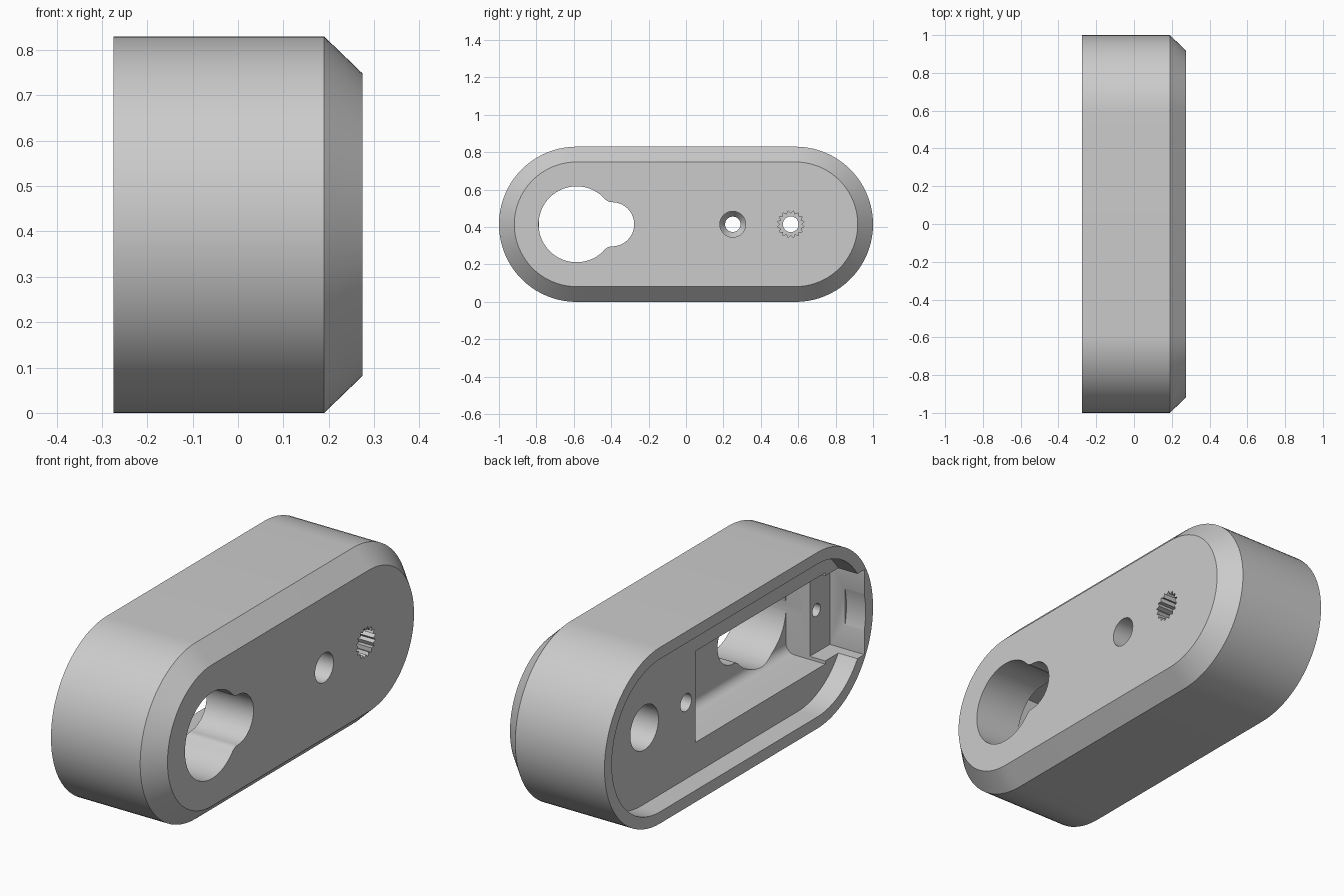
import bpy, bmesh
from math import sin, cos, tau, radians, atan2, sqrt, pi

cube = bpy.data.objects.get("Cube")
if cube:
    bpy.data.objects.remove(cube, do_unlink=True)

grey = bpy.data.materials.new("plain grey")
grey.use_nodes = True
grey.diffuse_color = (0.6, 0.6, 0.6, 1)
grey.node_tree.nodes["Principled BSDF"].inputs["Base Color"].default_value = (0.6, 0.6, 0.6, 1)

MID = 0.415     # height of the long axis
END = 0.585     # centre of each round end


def arc(cy, cz, r, a0, a1, n):
    """Points of an arc in the side plane, both ends included."""
    return [(cy + r * cos(a0 + (a1 - a0) * i / n), cz + r * sin(a0 + (a1 - a0) * i / n))
            for i in range(n + 1)]


def circle(cy, r, n=48):
    return arc(cy, MID, r, 0, tau, n)[:-1]


def stadium(r, n=40):
    return arc(END, MID, r, -pi / 2, pi / 2, n) + arc(-END, MID, r, pi / 2, 3 * pi / 2, n)


def add_object(name, bm):
    bmesh.ops.recalc_face_normals(bm, faces=bm.faces)
    mesh = bpy.data.meshes.new(name)
    bm.to_mesh(mesh)
    bm.free()
    obj = bpy.data.objects.new(name, mesh)
    bpy.context.collection.objects.link(obj)
    return obj


def loft(name, sections):
    """Solid through outlines of equal length, each at its own x."""
    bm = bmesh.new()
    rings = [[bm.verts.new((x, y, z)) for y, z in pts] for x, pts in sections]
    for a, b in zip(rings, rings[1:]):
        for i in range(len(a)):
            j = (i + 1) % len(a)
            bm.faces.new((a[i], a[j], b[j], b[i]))
    bm.faces.new(rings[0])
    bm.faces.new(rings[-1])
    return add_object(name, bm)


def box(name, x0, x1, y0, y1, half, fillet=0):
    """Box about the long axis, with its deep lengthwise edges rounded."""
    bm = bmesh.new()
    bmesh.ops.create_cube(bm, size=1)
    for v in bm.verts:
        v.co = (x1 if v.co.x > 0 else x0, y1 if v.co.y > 0 else y0,
                MID + (half if v.co.z > 0 else -half))
    if fillet:
        edges = [e for e in bm.edges if all(v.co.x == max(w.co.x for w in bm.verts) for v in e.verts)
                 and abs(e.verts[0].co.y - e.verts[1].co.y) > 0.1]
        bmesh.ops.bevel(bm, geom=edges, offset=fillet, segments=8, profile=0.5, affect='EDGES')
    return add_object(name, bm)


def keyhole():
    """Large circle blended into a smaller one by two fillets."""
    cy, big, gap, small, f = -END, 0.203, 0.19, 0.118, 0.05
    u = ((big + f) ** 2 - (small + f) ** 2 + gap ** 2) / (2 * gap)
    v = sqrt((big + f) ** 2 - u * u)
    a, b = atan2(v, u), atan2(v, u - gap)
    upper = arc(cy + u, MID + v, f, b + pi, a + pi, 8)
    lower = arc(cy + u, MID - v, f, pi - a, pi - b, 8)
    return (arc(cy + gap, MID, small, -b, b, 28) + upper[1:-1]
            + arc(cy, MID, big, a, tau - a, 48) + lower[1:-1])


def serration(cy, inner, outer, teeth=16):
    pts = []
    for i in range(teeth * 2):
        r = outer if i % 2 else inner
        t = tau * i / (teeth * 2)
        pts.append((cy + r * cos(t), MID + r * sin(t)))
    return pts


# Rounded housing with a chamfered outer face
housing = loft("housing", [(-0.275, stadium(0.415)), (0.19, stadium(0.415)), (0.275, stadium(0.333))])

# Cutters: open back, cavity, keyhole, screw and shaft holes
cutters = [
    loft("lid_recess", [(-0.4, stadium(0.36)), (-0.175, stadium(0.36))]),
    box("cavity", -0.4, 0.03, -0.787, 0.18, 0.215, 0.045),
    box("end_slot", -0.41, -0.095, -0.935, -0.7, 0.2),
    loft("keyhole", [(-0.05, keyhole()), (0.4, keyhole())]),
    loft("screw_hole", [(-0.4, circle(0.25, 0.041)), (0.06, circle(0.25, 0.041)),
                        (0.1, circle(0.25, 0.069)), (0.4, circle(0.25, 0.069))]),
    loft("shaft_bore", [(-0.4, circle(0.56, 0.105)), (0.03, circle(0.56, 0.105))]),
    loft("shaft_hole", [(-0.1, circle(0.56, 0.042)), (0.35, circle(0.56, 0.042))]),
    loft("spline", [(0.12, serration(0.56, 0.057, 0.073)), (0.4, serration(0.56, 0.057, 0.073))]),
    loft("post_hole", [(-0.3, circle(-0.835, 0.03, 32)), (0.03, circle(-0.835, 0.03, 32))]),
]

bpy.ops.object.select_all(action='DESELECT')
housing.select_set(True)
bpy.context.view_layer.objects.active = housing
for cutter in cutters:
    cutter.hide_render = True
    mod = housing.modifiers.new(cutter.name, 'BOOLEAN')
    mod.operation = 'DIFFERENCE'
    mod.solver = 'EXACT'
    mod.object = cutter
    bpy.ops.object.modifier_apply(modifier=mod.name)
    bpy.data.objects.remove(cutter, do_unlink=True)

# One colour, smooth curves, sharp edges
housing.data.materials.clear()
housing.data.materials.append(grey)
for p in housing.data.polygons:
    p.material_index = 0
bpy.ops.object.shade_smooth_by_angle(angle=radians(25))
